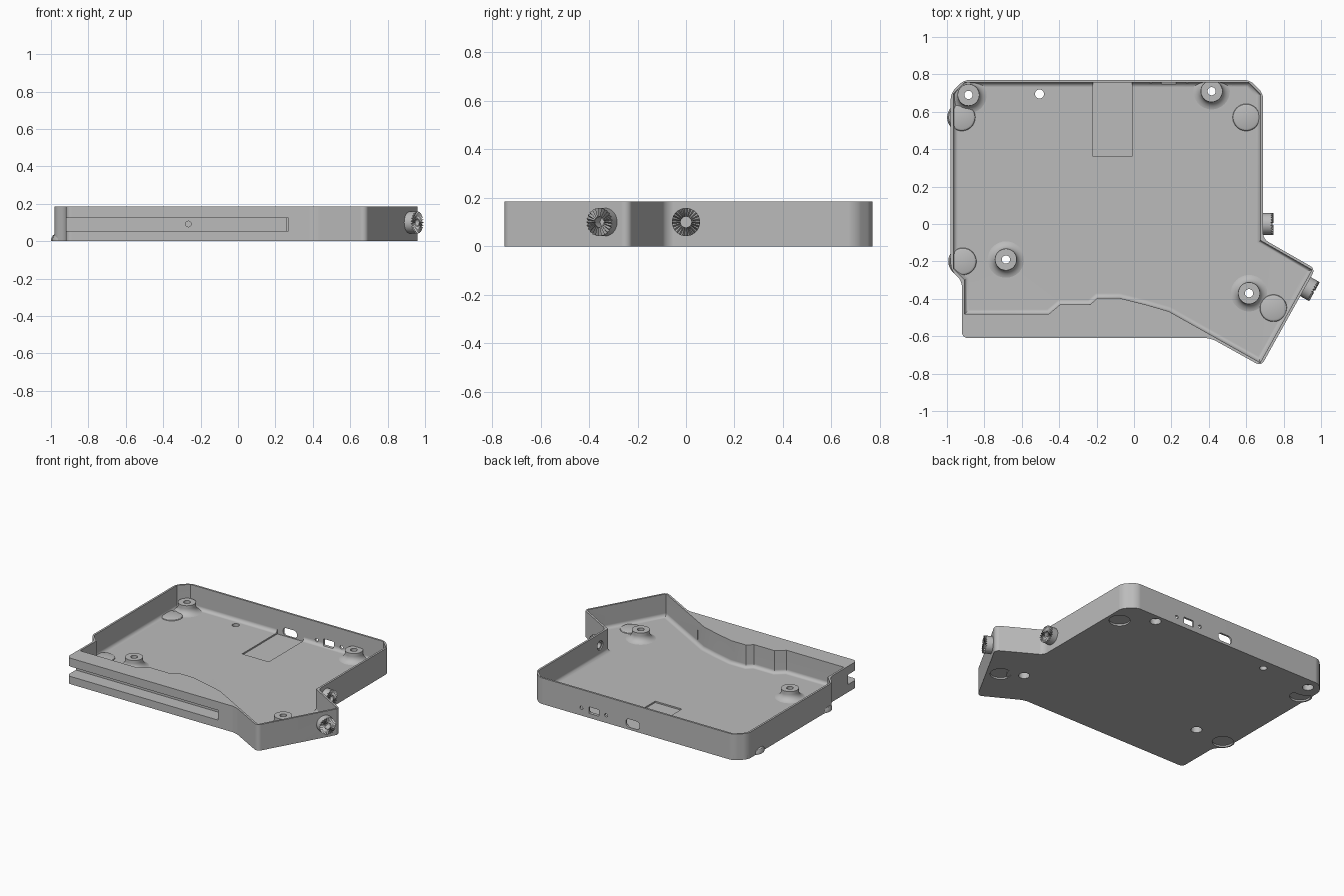
import bpy, bmesh, math
from mathutils import Vector, Matrix

if "Cube" in bpy.data.objects:
    bpy.data.objects.remove(bpy.data.objects["Cube"], do_unlink=True)

grey = bpy.data.materials.new("light_grey_plastic")
grey.use_nodes = True
grey.diffuse_color = (0.5, 0.5, 0.5, 1)
grey.node_tree.nodes["Principled BSDF"].inputs["Base Color"].default_value = (0.5, 0.5, 0.5, 1)

H, FLOOR, WALL = 0.185, 0.025, 0.014


def to_object(name, bm):
    bmesh.ops.recalc_face_normals(bm, faces=bm.faces)
    mesh = bpy.data.meshes.new(name)
    bm.to_mesh(mesh)
    bm.free()
    mesh.materials.append(grey)
    ob = bpy.data.objects.new(name, mesh)
    bpy.context.collection.objects.link(ob)
    return ob


def select(ob):
    bpy.ops.object.select_all(action='DESELECT')
    ob.select_set(True)
    bpy.context.view_layer.objects.active = ob


def boolean(ob, tool, operation='DIFFERENCE'):
    select(ob)
    mod = ob.modifiers.new("boolean", 'BOOLEAN')
    mod.operation, mod.solver, mod.object = operation, 'EXACT', tool
    bpy.ops.object.modifier_apply(modifier=mod.name)
    bpy.data.objects.remove(tool, do_unlink=True)


def inset(points, d):
    """Mitred inward offset of a clockwise outline."""
    pts = [Vector(p) for p in points]
    out = []
    for i, p in enumerate(pts):
        a = (p - pts[i - 1]).normalized()
        b = (pts[(i + 1) % len(pts)] - p).normalized()
        n1, n2 = Vector((a.y, -a.x)), Vector((b.y, -b.x))
        out.append(p + (n1 + n2) * d / (1 + n1.dot(n2)))
    return out


def loft(name, rings, soften=0):
    """Capped skin through (outline, height) rings."""
    bm = bmesh.new()
    loops = [[bm.verts.new((p[0], p[1], z)) for p in pts] for pts, z in rings]
    n = len(loops[0])
    for low, high in zip(loops, loops[1:]):
        for i in range(n):
            j = (i + 1) % n
            bm.faces.new((low[i], low[j], high[j], high[i]))
    bm.faces.new(loops[0])
    bm.faces.new(loops[-1])
    if soften:
        edges = [e for e in bm.edges if abs(e.verts[0].co.z - e.verts[1].co.z) > 0.1
                 and e.calc_face_angle() < math.radians(55)]
        bmesh.ops.bevel(bm, geom=edges, offset=soften, segments=4, profile=0.5, affect='EDGES')
    return to_object(name, bm)


def lathe(name, profile, matrix, segments=48, teeth=0):
    """Closed (radius, height) profile turned about local z; teeth ripple the end face."""
    bm = bmesh.new()
    top = max(z for r, z in profile)
    rings = []
    for k in range(segments):
        a = math.tau * k / segments
        drop = teeth * (k % 2)
        rings.append([bm.verts.new((r * math.cos(a), r * math.sin(a), z - drop * (z == top)))
                      for r, z in profile])
    n = len(profile)
    for k in range(segments):
        a, b = rings[k], rings[(k + 1) % segments]
        for i in range(n):
            j = (i + 1) % n
            if profile[i][0] or profile[j][0]:
                bm.faces.new((a[i], a[j], b[j], b[i]))
    bmesh.ops.remove_doubles(bm, verts=bm.verts, dist=0.00001)
    bm.transform(matrix)
    return to_object(name, bm)


def rod(r, length, matrix):
    return lathe("cutter", [(0, 0), (r, 0), (r, length), (0, length)], matrix)


def box(x, y, z, rounded=0):
    bm = bmesh.new()
    bmesh.ops.create_cube(bm, size=1)
    for v in bm.verts:
        v.co = [r[0] + (c + 0.5) * (r[1] - r[0]) for r, c in zip((x, y, z), v.co)]
    if rounded:
        edges = [e for e in bm.edges if abs(e.verts[0].co.y - e.verts[1].co.y) > 0.01]
        bmesh.ops.bevel(bm, geom=edges, offset=rounded, segments=5, profile=0.5, affect='EDGES')
    return to_object("cutter", bm)


def finish(ob, angle=30):
    select(ob)
    bpy.ops.object.shade_smooth_by_angle(angle=math.radians(angle))
    mod = ob.modifiers.new("weighted normals", 'WEIGHTED_NORMAL')
    mod.keep_sharp = True


# Outlines: shared back part, then the outer front edge or the stepped inner one
back = [(-0.92, -0.305), (-0.98, -0.245), (-0.98, 0.70), (-0.91, 0.77), (0.62, 0.77),
        (0.69, 0.70), (0.69, -0.08), (0.97, -0.24), (0.68, -0.76)]
outer = back + [(0.41, -0.61), (-0.92, -0.61)]
inner = back + [(0.18, -0.48), (0.06, -0.445), (-0.08, -0.41), (-0.19, -0.41), (-0.23, -0.445),
                (-0.39, -0.445), (-0.45, -0.495), (-0.92, -0.495)]

# Tray body with a filleted cavity
tray = loft("tray_body", [(outer, 0), (outer, H)], soften=0.03)
R = 0.025
rings = []
for k in range(6):
    a = math.pi / 2 * k / 5
    rings.append((inset(inner, WALL + R * (1 - math.sin(a))), FLOOR + R * (1 - math.cos(a))))
rings.append((inset(inner, WALL), H + 0.1))
boolean(tray, loft("cutter", rings))

# Front slot with its screw hole, and shallow floor recess
turn_y = Matrix.Rotation(-math.pi / 2, 4, 'X')
boolean(tray, box((-1, 0.27), (-0.7, -0.51), (0.055, 0.125)))
boolean(tray, rod(0.015, 0.06, Matrix.Translation((-0.265, -0.55, 0.092)) @ turn_y))
boolean(tray, box((-0.22, -0.01), (0.36, 0.757), (0.015, 0.06)))

# Ports in the back wall
boolean(tray, box((-0.175, -0.065), (0.7, 0.8), (0.018, 0.075), rounded=0.025))
boolean(tray, box((0.145, 0.225), (0.7, 0.8), (0.032, 0.078), rounded=0.005))
for x in (0.09, 0.285):
    boolean(tray, rod(0.012, 0.1, Matrix.Translation((x, 0.7, 0.055)) @ turn_y))

# Vent hole in the floor
boolean(tray, rod(0.024, 0.1, Matrix.Translation((-0.505, 0.695, -0.03))))

# Screw bosses with flared bases, trimmed to the tray outline
flare = [(0.058 + 0.055 * (1 - math.sin(a)), FLOOR - 0.002 + 0.045 * (1 - math.cos(a)))
         for a in (math.pi / 2 * k / 6 for k in range(7))]
boss = [(0.022, 0.09), (0.022, 0.04), (0.036, 0.04), (0.036, 0.004), (0.113, 0.004)] + flare + [(0.058, 0.09)]
for i, (x, y) in enumerate([(-0.885, 0.69), (0.415, 0.71), (-0.685, -0.19), (0.615, -0.37)]):
    place = Matrix.Translation((x, y, 0))
    boolean(tray, rod(0.036, 0.1, place @ Matrix.Translation((0, 0, -0.03))))
    ob = lathe(f"screw_boss_{i + 1}", boss, place)
    trim = loft("cutter", [(inset(outer, 0.006), -0.1), (inset(outer, 0.006), 0.3)])
    boolean(ob, trim, 'INTERSECT')
    finish(ob)

# Foot sockets: recessed below, low domes above
pad = [(0, 0.04), (0.06, 0.036), (0.07, 0.03), (0.078, 0.014), (0.078, 0),
       (0.068, 0), (0.068, 0.012), (0, 0.012)]
for i, (x, y) in enumerate([(-0.921, 0.57), (0.60, 0.57), (-0.915, -0.2), (0.745, -0.45)]):
    place = Matrix.Translation((x, y, 0))
    boolean(tray, rod(0.068, 0.042, place @ Matrix.Translation((0, 0, -0.03))))
    finish(lathe(f"foot_socket_{i + 1}", pad, place))

# Toothed joint hubs on the right side, bored through the wall
hub = [(0.022, -0.005), (0.058, -0.005), (0.058, 0.055), (0.022, 0.055)]
side = Vector((0.52, -0.29, 0)).normalized()
for name, spot, axis in (("rear_joint_hub", (0.69, 0, 0.1), Vector((1, 0, 0))),
                         ("front_joint_hub", (0.917, -0.335, 0.1), side)):
    place = Matrix.Translation(spot) @ axis.to_track_quat('Z', 'Y').to_matrix().to_4x4()
    boolean(tray, rod(0.032, 0.1, place @ Matrix.Translation((0, 0, -0.05))))
    finish(lathe(name, hub, place, segments=48, teeth=0.015), 20)

finish(tray)
